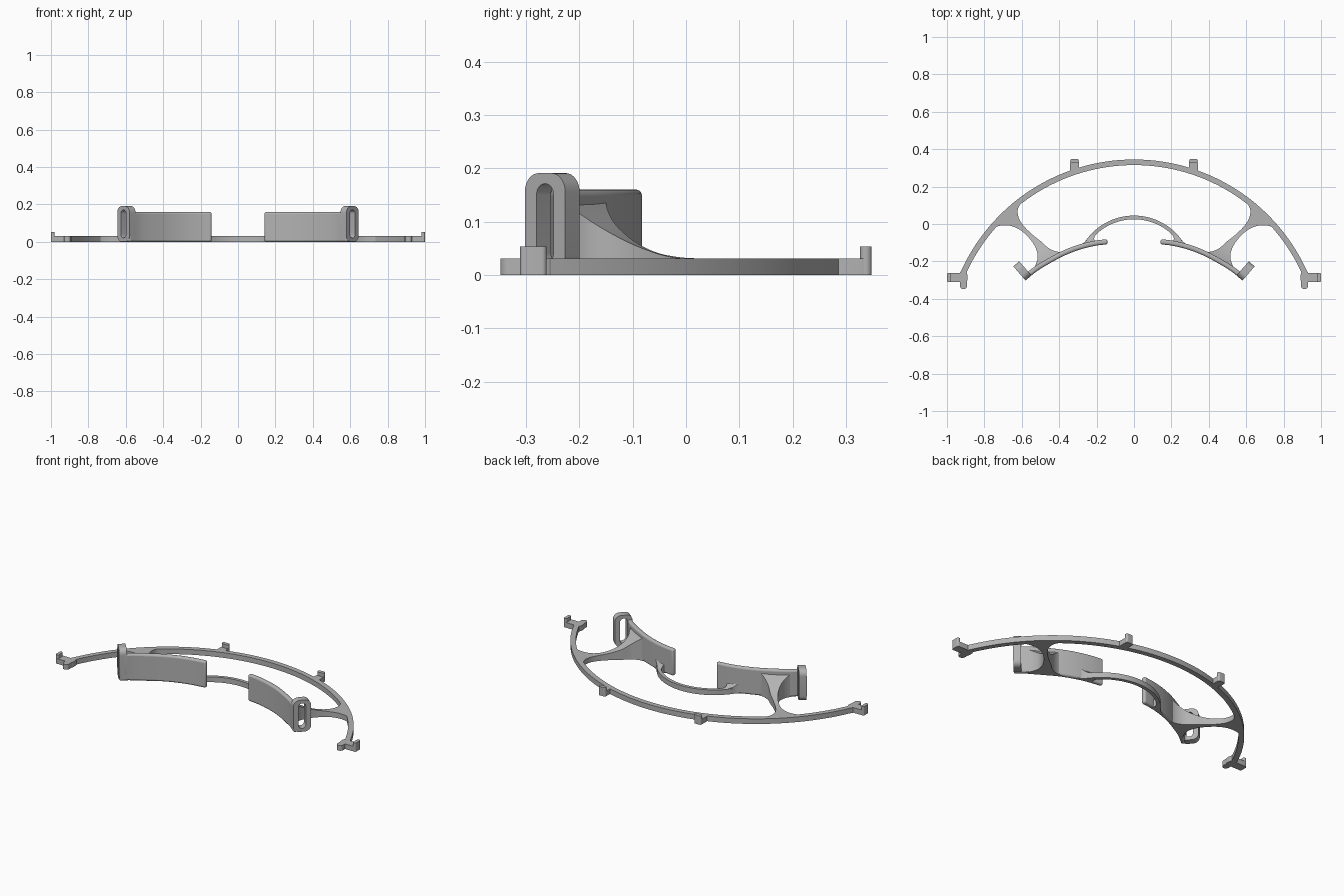
import bpy, bmesh, math
from mathutils import Vector

cube = bpy.data.objects.get("Cube")
if cube:
    bpy.data.objects.remove(cube, do_unlink=True)

grey = bpy.data.materials.new("plain grey")
grey.use_nodes = True
colour = (0.45, 0.45, 0.45, 1)
grey.diffuse_color = colour
grey.node_tree.nodes["Principled BSDF"].inputs["Base Color"].default_value = colour


def loft(name, rings, closed=False, mirror=True, bevel=0):
    """Skin equal-sized rings of points, capped unless the loft is closed."""
    bm = bmesh.new()
    rows = [[bm.verts.new(p) for p in ring] for ring in rings]
    n = len(rows[0])
    for a, b in zip(rows, rows[1:] + rows[:1] if closed else rows[1:]):
        for i in range(n):
            j = (i + 1) % n
            bm.faces.new((a[i], a[j], b[j], b[i]))
    if not closed:
        bm.faces.new(rows[0])
        bm.faces.new(rows[-1])
    bmesh.ops.recalc_face_normals(bm, faces=bm.faces)
    mesh = bpy.data.meshes.new(name)
    bm.to_mesh(mesh)
    bm.free()
    mesh.materials.append(grey)
    ob = bpy.data.objects.new(name, mesh)
    bpy.context.collection.objects.link(ob)
    bpy.ops.object.select_all(action='DESELECT')
    ob.select_set(True)
    bpy.context.view_layer.objects.active = ob
    bpy.ops.object.shade_smooth_by_angle(angle=math.radians(35))
    if bevel:
        mod = ob.modifiers.new("rounded edges", 'BEVEL')
        mod.width, mod.segments = bevel, 4
        mod.limit_method, mod.angle_limit = 'ANGLE', math.radians(40)
    if mirror:
        mod = ob.modifiers.new("other side", 'MIRROR')
        mod.use_mirror_merge = False
    return ob


def smooth(points, steps=6):
    """Catmull-Rom curve through the points."""
    p = [Vector(q) for q in points]
    p = [2 * p[0] - p[1]] + p + [2 * p[-1] - p[-2]]
    out = []
    for a, b, c, d in zip(p, p[1:], p[2:], p[3:]):
        for k in range(steps):
            t = k / steps
            out.append(0.5 * (2 * b + (c - a) * t + (2 * a - 5 * b + 4 * c - d) * t * t
                              + (3 * b - a - 3 * c + d) * t ** 3))
    return out + [p[-2]]


def strip(name, left, right, tops, **kw):
    """Wall between two plan curves, with a top height for each row."""
    loft(name, [[(a.x, a.y, 0), (b.x, b.y, 0), (b.x, b.y, z), (a.x, a.y, z)]
                for a, b, z in zip(left, right, tops)], **kw)


def arc(radius, centre_y, half_angle, n=64):
    angles = [half_angle * (2 * i / n - 1) for i in range(n + 1)]
    return [Vector((radius * math.sin(a), centre_y + radius * math.cos(a))) for a in angles]


def rounded(cx, cy, w, h, r, n=8):
    """Rounded rectangle outline."""
    pts = []
    for q, (sx, sy) in enumerate([(1, 1), (-1, 1), (-1, -1), (1, -1)]):
        for k in range(n + 1):
            a = math.pi / 2 * (q + k / n)
            pts.append((cx + sx * (w / 2 - r) + r * math.cos(a),
                        cy + sy * (h / 2 - r) + r * math.sin(a)))
    return pts


def block(name, cx, cy, w, h, r, top):
    outline = rounded(cx, cy, w, h, r)
    loft(name, [[(x, y, z) for x, y in outline] for z in (0, top)])


BAND = 0.031

# Outer band and the small forehead bridge
band_angle = math.atan2(0.92, 0.39)
strip("outer_band", arc(1.015, -0.67, band_angle), arc(0.985, -0.67, band_angle),
      [BAND] * 65, mirror=False)
strip("forehead_bridge", arc(0.315, -0.27, 1.02), arc(0.295, -0.27, 1.02),
      [BAND] * 65, mirror=False)

# Curved forehead pads
front = smooth([(0.14, -0.108), (0.21, -0.117), (0.29, -0.137), (0.37, -0.168),
                (0.45, -0.21), (0.52, -0.253), (0.58, -0.302)])
back = []
for i, p in enumerate(front):
    d = (front[min(i + 1, len(front) - 1)] - front[max(i - 1, 0)]).normalized()
    back.append(p + 0.027 * Vector((-d.y, d.x)))
strip("forehead_pad", front, back, [0.16] * len(front), bevel=0.011)


def gusset(name, inner, outer, tops):
    heights = smooth([(z, 0) for z in tops])
    strip(name, smooth(inner), smooth(outer), [h.x for h in heights])


# Flared struts that rise from the band to the pads
gusset("side_strut",
       [(0.595, 0.12), (0.612, 0.10), (0.622, 0.07), (0.615, 0.03), (0.59, -0.01),
        (0.545, -0.055), (0.495, -0.095), (0.455, -0.13), (0.41, -0.148), (0.36, -0.15)],
       [(0.785, -0.05), (0.755, -0.025), (0.72, -0.01), (0.67, -0.008), (0.62, -0.025),
        (0.575, -0.06), (0.535, -0.11), (0.515, -0.165), (0.525, -0.215), (0.56, -0.27)],
       [BAND, BAND, BAND, BAND, 0.033, 0.042, 0.062, 0.092, 0.125, 0.157])
gusset("bridge_root",
       [(0.205, -0.055), (0.213, -0.08), (0.2, -0.098), (0.17, -0.103)],
       [(0.232, -0.062), (0.255, -0.088), (0.28, -0.108), (0.31, -0.125)],
       [BAND, 0.04, 0.065, 0.1])

# Slotted strap loops at the pad ends
along = Vector((0.065, 0.075, 0)).normalized()
across = Vector((-0.032, 0.027, 0))
start = Vector((0.58, -0.302, 0))
rings = []
for (u, z), (v, s) in zip(rounded(0.05, 0.096, 0.1, 0.19, 0.035),
                          rounded(0.05, 0.096, 0.042, 0.15, 0.0205)):
    o = start + along * u + Vector((0, 0, z))
    i = start + along * v + Vector((0, 0, s))
    rings.append([o, o + across, i + across, i])
loft("strap_loop", rings, closed=True)

# Hooked band ends
block("end_bar", 0.945, -0.286, 0.11, 0.05, 0.015, BAND)
block("end_prong", 0.912, -0.298, 0.038, 0.1, 0.018, BAND)
block("end_peg", 0.99, -0.286, 0.02, 0.05, 0.009, 0.053)

# Rear pegs
block("rear_tab", 0.318, 0.309, 0.046, 0.078, 0.02, BAND)
block("rear_peg", 0.318, 0.337, 0.046, 0.022, 0.0105, 0.053)
